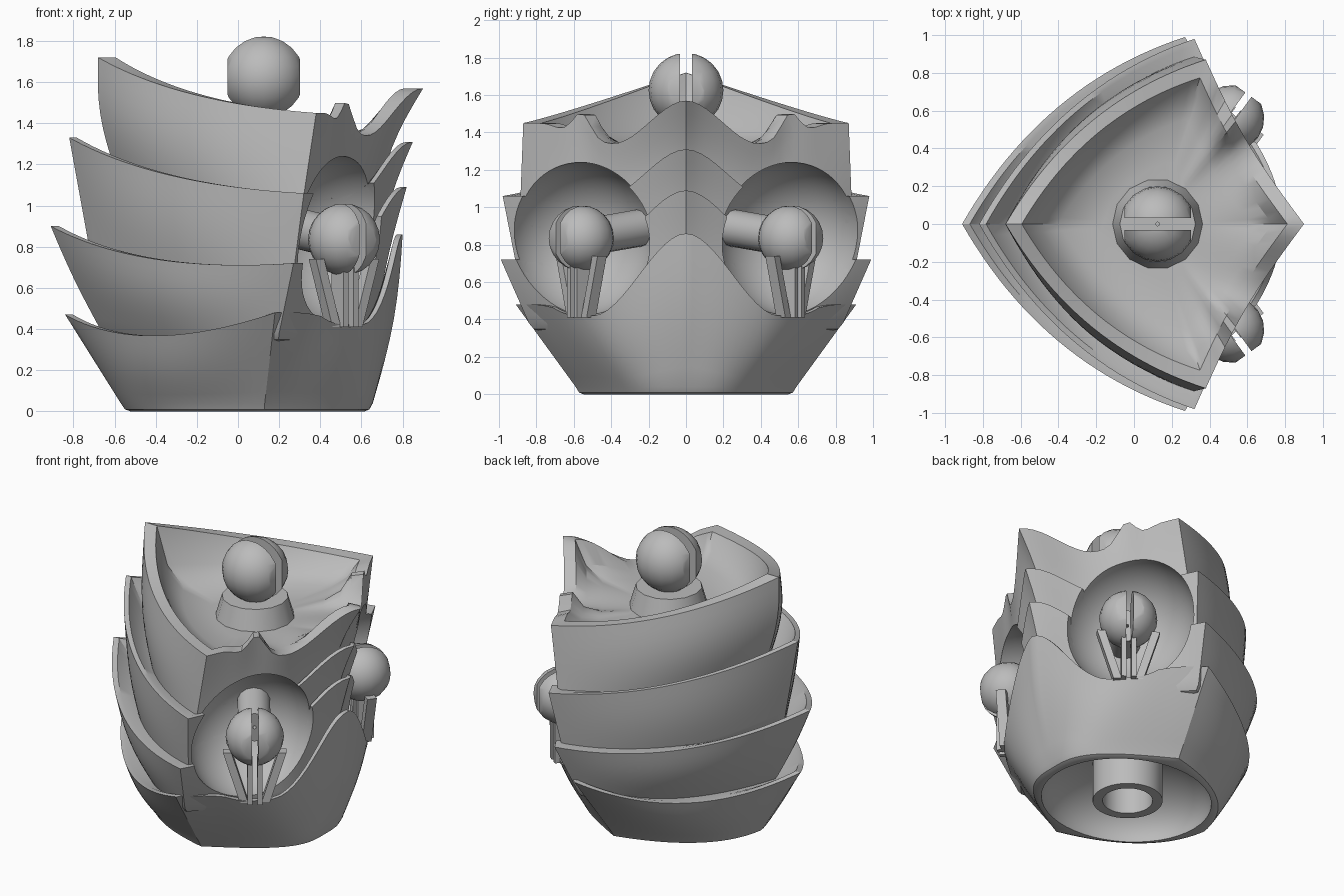
import bpy, bmesh, math
from mathutils import Vector, Matrix

cube = bpy.data.objects.get("Cube")
if cube:
    bpy.data.objects.remove(cube)

colour = (0.5, 0.5, 0.5, 1)
grey = bpy.data.materials.new("plain grey")
grey.use_nodes = True
grey.diffuse_color = colour
grey.node_tree.nodes["Principled BSDF"].inputs["Base Color"].default_value = colour


def finish(name, bm, matrix=Matrix.Identity(4)):
    """Turn a bmesh into a named object."""
    bm.transform(matrix)
    bmesh.ops.recalc_face_normals(bm, faces=bm.faces)
    mesh = bpy.data.meshes.new(name)
    bm.to_mesh(mesh)
    bm.free()
    mesh.materials.append(grey)
    ob = bpy.data.objects.new(name, mesh)
    bpy.context.collection.objects.link(ob)
    return ob


def select(ob):
    bpy.ops.object.select_all(action='DESELECT')
    ob.select_set(True)
    bpy.context.view_layer.objects.active = ob


def smooth(ob):
    select(ob)
    bpy.ops.object.shade_smooth_by_angle(angle=math.radians(32))


def cut(ob, cutters):
    select(ob)
    for cutter in cutters:
        mod = ob.modifiers.new("cut", 'BOOLEAN')
        mod.operation = 'DIFFERENCE'
        mod.solver = 'EXACT'
        mod.object = cutter
        bpy.ops.object.modifier_apply(modifier=mod.name)


def ease(t):
    t = min(1, max(0, t))
    return t * t * (3 - 2 * t)


STEPS = 24


def half_ring(tip, sag, corner, trough, prow, round_out, horn=0, lead=0.36, rise=0.55):
    """Curved flank from the rear tip to the corner, then a front path that
    dips to the trough and rises to the prow, with an optional horn."""
    a, c, d = Vector((tip[0], 0, tip[1])), Vector(corner), Vector((prow[0], 0, prow[1]))
    b = Vector((a.x + lead * (c.x - a.x), 0.75 * c.y, sag))
    ring = []
    for i in range(STEPS):
        t = i / STEPS
        ring.append(a * (1 - t) ** 2 + b * 2 * t * (1 - t) + c * t * t)
    for i in range(STEPS + 1):
        w = i / STEPS
        p = c.lerp(d, w)
        p.x += round_out * math.sin(math.pi * w)
        p.z = c.z + (trough - c.z) * ease(w * 3 - 0.3) + (d.z - trough) * ease((w - rise) / (1 - rise))
        p.z += horn * math.exp(-((w - 0.36) / 0.08) ** 2)
        ring.append(p)
    return ring


def shrink(ring, k, place_z):
    return [Vector((0.1 + (p.x - 0.1) * k, p.y * k, place_z(p.z))) for p in ring]


def band(name, low, high, rear_bulge, front_bulge, lip, floor):
    """Flared solid band with a rounded foot, a thin lip and a sunken top."""
    rows = [shrink(low, k, lambda z: z - h) for k, h in ((0.93, 0.04), (0.97, 0.03))]
    for j in range(9):
        v = j / 8
        row = []
        for i, (p, q) in enumerate(zip(low, high)):
            u, w = min(1, i / STEPS), max(0, i / STEPS - 1)
            r = p.lerp(q, v)
            out = Vector((r.x - 0.1, r.y, 0)).normalized()
            amount = rear_bulge * (1 - u) + 0.02 * math.sin(math.pi * u) + front_bulge * w
            row.append(r + out * amount * math.sin(math.pi * v))
        rows.append(row)
    for inset, drop in ((0, 0), (0.1, 0.6), (0.25, 0.88), (0.5, 1)):
        rows.append(shrink(high, lip - inset, lambda z: z + (floor - z) * drop))
    bm = bmesh.new()
    loops = []
    for row in rows:
        mirrored = [Vector((p.x, -p.y, p.z)) for p in row[-2:0:-1]]
        loops.append([bm.verts.new(p) for p in row + mirrored])
    bridge(bm, loops)
    bm.faces.new(loops[-1])
    hub = bm.verts.new((0.1, 0, rows[0][STEPS].z))
    for p, q in zip(loops[0], loops[0][1:] + loops[0][:1]):
        bm.faces.new((p, q, hub))
    return finish(name, bm)


def bridge(bm, loops):
    for a, b in zip(loops, loops[1:]):
        for i in range(len(a)):
            bm.faces.new((a[i - 1], a[i], b[i], b[i - 1]))


def ellipsoid(name, centre, radii):
    bm = bmesh.new()
    bmesh.ops.create_uvsphere(bm, u_segments=48, v_segments=32, radius=1)
    ob = finish(name, bm, Matrix.Translation(centre) @ Matrix.Diagonal((*radii, 1)))
    ob.hide_render = True
    return ob


def lathe(name, profile, matrix, sides):
    """Spin a closed (radius, height) profile."""
    bm = bmesh.new()
    turns = [2 * math.pi * i / sides for i in range(sides)]
    loops = [[bm.verts.new((r * math.cos(t), r * math.sin(t), z)) for t in turns] for r, z in profile]
    bridge(bm, loops + loops[:1])
    smooth(finish(name, bm, matrix))


def split_ball(name, matrix, radius, gap):
    """Ball in two halves with a slot between, trimmed along the slot."""
    clip = radius * 0.88
    for s, side in ((1, "left"), (-1, "right")):
        bm = bmesh.new()
        bmesh.ops.create_uvsphere(bm, u_segments=18, v_segments=12, radius=radius)
        for co, no in (((0, s * gap, 0), (0, -s, 0)), ((clip, 0, 0), (1, 0, 0)), ((-clip, 0, 0), (-1, 0, 0))):
            bmesh.ops.bisect_plane(bm, geom=bm.verts[:] + bm.edges[:] + bm.faces[:],
                                   plane_co=co, plane_no=no, clear_outer=True)
            bmesh.ops.holes_fill(bm, edges=[e for e in bm.edges if e.is_boundary])
        smooth(finish(name + "_" + side + "_half", bm, matrix))


def fin(name, foot, head, width, top, depth, matrix):
    """Upright strip leaning from foot to head, extruded along local x."""
    bm = bmesh.new()
    base = 0.41
    outline = ((foot, base), (foot + width, base), (head + width, top), (head, top))
    loops = [[bm.verts.new((x, y, z)) for y, z in outline] for x in depth]
    bridge(bm, loops)
    for loop in loops:
        bm.faces.new(loop)
    finish(name, bm, matrix)


# Four overlapping bands, lowest first
waist = band("waist_band",
             half_ring((-0.57, 0.04), 0.04, (0.13, 0.59, 0.04), 0.04, (0.655, 0.04), 0.17, lead=0.1),
             half_ring((-0.84, 0.47), 0.26, (0.18, 0.91, 0.48), 0.42, (0.8, 0.86), 0.14, rise=0.45),
             0, 0.03, 0.96, 0.34)
belly = band("belly_band",
             half_ring((-0.67, 0.4), 0.33, (0.2, 0.84, 0.38), 0.36, (0.68, 0.5), 0.1),
             half_ring((-0.91, 0.9), 0.67, (0.27, 0.99, 0.72), 0.8, (0.82, 1.09), 0),
             0.01, -0.01, 0.96, 0.7)
chest = band("chest_band",
             half_ring((-0.72, 0.78), 0.6, (0.26, 0.89, 0.6), 0.58, (0.69, 0.8), 0.06),
             half_ring((-0.82, 1.33), 1.1, (0.32, 0.98, 1.06), 1.05, (0.85, 1.31), -0.03),
             0, -0.02, 0.96, 1.03)
collar = band("collar_band",
              half_ring((-0.6, 1.18), 0.95, (0.3, 0.89, 0.92), 0.88, (0.68, 1.0), 0.085),
              half_ring((-0.68, 1.72), 1.5, (0.38, 0.87, 1.45), 1.34, (0.9, 1.57), -0.04, horn=0.15),
              0.03, -0.04, 0.89, 1.32)

# Hollow shoulder sockets and underside
sockets = [ellipsoid("socket_cutter", (0.52, s * 0.57, 0.83), [0.41] * 3) for s in (1, -1)]
hollow = ellipsoid("underside_cutter", (0.06, 0, 0), (0.53, 0.48, 0.3))
cut(waist, [hollow])
for part in (waist, belly, chest, collar):
    cut(part, sockets)
    smooth(part)
for cutter in sockets + [hollow]:
    bpy.data.objects.remove(cutter)

# Waist tube, neck collar and neck ball
lathe("waist_tube", [(0.21, 0), (0.21, 0.33), (0.15, 0.33), (0.15, 0)], Matrix.Translation((0.05, 0, 0)), 32)
neck = Matrix.Translation((0.125, 0, 0))
lathe("neck_collar", [(0.25, 1.28), (0.2, 1.45), (0.01, 1.45), (0.01, 1.28)], neck, 14)
split_ball("neck_ball", neck @ Matrix.Translation((0, 0, 1.625)), 0.2, 0.032)

# Shoulder joints: local x points out of each socket
for s, side in ((1, "left"), (-1, "right")):
    place = Matrix.Translation((0.515, s * 0.56, 0)) @ Matrix.Rotation(s * math.radians(54), 4, 'Z')
    ball = place @ Matrix.Translation((0, 0, 0.835))
    split_ball(side + "_shoulder_ball", ball, 0.175, 0.02)
    lathe(side + "_shoulder_peg", [(0.1, 0.1), (0.1, 0.5), (0.01, 0.5), (0.01, 0.1)],
          ball @ Matrix.Rotation(math.radians(-82), 4, 'Y'), 14)
    for f, hand in ((1, "left"), (-1, "right")):
        name = side + "_shoulder_" + hand
        fin(name + "_prong", f * 0.04, f * 0.14, f * 0.05, 0.74, (-0.03, 0.03), place)
        fin(name + "_rib", f * 0.015, f * 0.015, f * 0.03, 0.7, (-0.04, 0.06), place)
